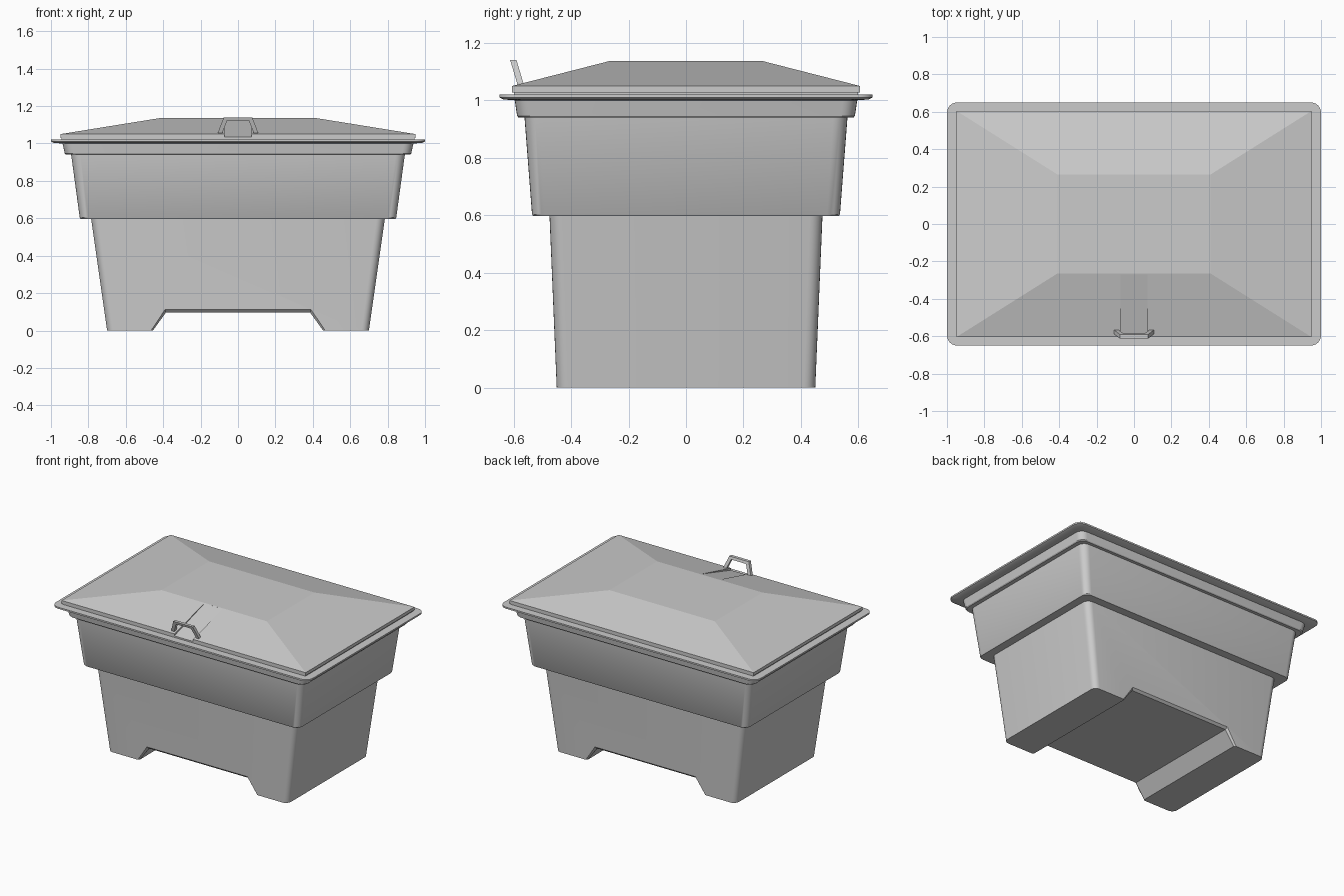
import bpy, bmesh, math

old = bpy.data.objects.get("Cube")
if old:
    bpy.data.objects.remove(old, do_unlink=True)

grey = bpy.data.materials.new("plain_grey")
grey.use_nodes = True
grey.diffuse_color = (0.6, 0.6, 0.6, 1)
grey.node_tree.nodes["Principled BSDF"].inputs["Base Color"].default_value = (0.6, 0.6, 0.6, 1)


def loft(name, rings):
    """Join equal-length point rings into a closed solid."""
    bm = bmesh.new()
    loops = [[bm.verts.new(p) for p in ring] for ring in rings]
    n = len(loops[0])
    for a, b in zip(loops, loops[1:]):
        for i in range(n):
            j = (i + 1) % n
            bm.faces.new((a[i], a[j], b[j], b[i]))
    bm.faces.new(loops[0][::-1])
    bm.faces.new(loops[-1])
    bmesh.ops.recalc_face_normals(bm, faces=bm.faces)
    mesh = bpy.data.meshes.new(name)
    bm.to_mesh(mesh)
    bm.free()
    mesh.materials.append(grey)
    obj = bpy.data.objects.new(name, mesh)
    bpy.context.collection.objects.link(obj)
    return obj


def rounded_ring(hx, hy, z, r, steps=6):
    """Rectangle with rounded corners at height z."""
    pts = []
    for k, (sx, sy) in enumerate([(1, 1), (-1, 1), (-1, -1), (1, -1)]):
        for s in range(steps + 1):
            a = math.pi / 2 * (k + s / steps)
            pts.append((sx * (hx - r) + r * math.cos(a),
                        sy * (hy - r) + r * math.sin(a), z))
    return pts


def box_ring(hx, hy, z):
    return [(hx, hy, z), (-hx, hy, z), (-hx, -hy, z), (hx, -hy, z)]


def select(obj):
    bpy.ops.object.select_all(action='DESELECT')
    obj.select_set(True)
    bpy.context.view_layer.objects.active = obj


def cut(obj, cutter):
    cutter.hide_render = True
    mod = obj.modifiers.new("cut", 'BOOLEAN')
    mod.operation = 'DIFFERENCE'
    mod.solver = 'EXACT'
    mod.object = cutter
    select(obj)
    bpy.ops.object.modifier_apply(modifier=mod.name)
    bpy.data.objects.remove(cutter, do_unlink=True)


# Tapered, stepped bin with a flat rim: half width, half depth, height, corner
body_profile = [
    (0.70, 0.45, 0.0, 0.04), (0.785, 0.475, 0.597, 0.045),
    (0.842, 0.532, 0.597, 0.045), (0.846, 0.536, 0.603, 0.045),
    (0.892, 0.562, 0.94, 0.05), (0.92, 0.583, 0.94, 0.05),
    (0.926, 0.588, 0.946, 0.05), (0.938, 0.596, 1.0, 0.05),
    (0.985, 0.635, 1.003, 0.05), (1.0, 0.65, 1.01, 0.055),
    (1.0, 0.65, 1.021, 0.055)]
body = loft("bin_body", [rounded_ring(*p) for p in body_profile])


# Lifting channel under the floor, flared where it meets the walls
def channel_ring(y, flare):
    return [(-0.527 - flare, y, -0.1), (-0.385 - flare * 0.4, y, 0.097 + flare),
            (0.385 + flare * 0.4, y, 0.097 + flare), (0.527 + flare, y, -0.1)]


cut(body, loft("channel_cutter", [channel_ring(-0.5, 0.06), channel_ring(-0.44, 0),
                                  channel_ring(0.44, 0), channel_ring(0.5, 0.06)]))
select(body)
bpy.ops.object.shade_smooth_by_angle(angle=math.radians(30))

# Hipped lid resting on the rim
lid = loft("lid", [box_ring(0.944, 0.598, 1.02), box_ring(0.944, 0.598, 1.028),
                   box_ring(0.95, 0.605, 1.028), box_ring(0.95, 0.605, 1.05),
                   box_ring(0.41, 0.265, 1.137)])

# Shallow finger recess in the front slope
side = [(-0.65, 1.022), (-0.27, 1.1355), (-0.27, 1.2), (-0.65, 1.2)]
cut(lid, loft("recess_cutter", [[(x, y, z) for y, z in side] for x in (-0.072, 0.072)]))

# Leaning grip frame above the recess
half = [(0.107, 1.045), (0.107, 1.06), (0.076, 1.14)]
inner = [(0.058, 1.122), (0.083, 1.06), (0.083, 1.045)]
outline = ([(-x, z) for x, z in half] + half[::-1]
           + inner[::-1] + [(-x, z) for x, z in inner])
loft("lid_handle", [[(x, -0.574 - (z - 1.05) * 0.3 + d, z) for x, z in outline]
                    for d in (-0.011, 0.011)])
